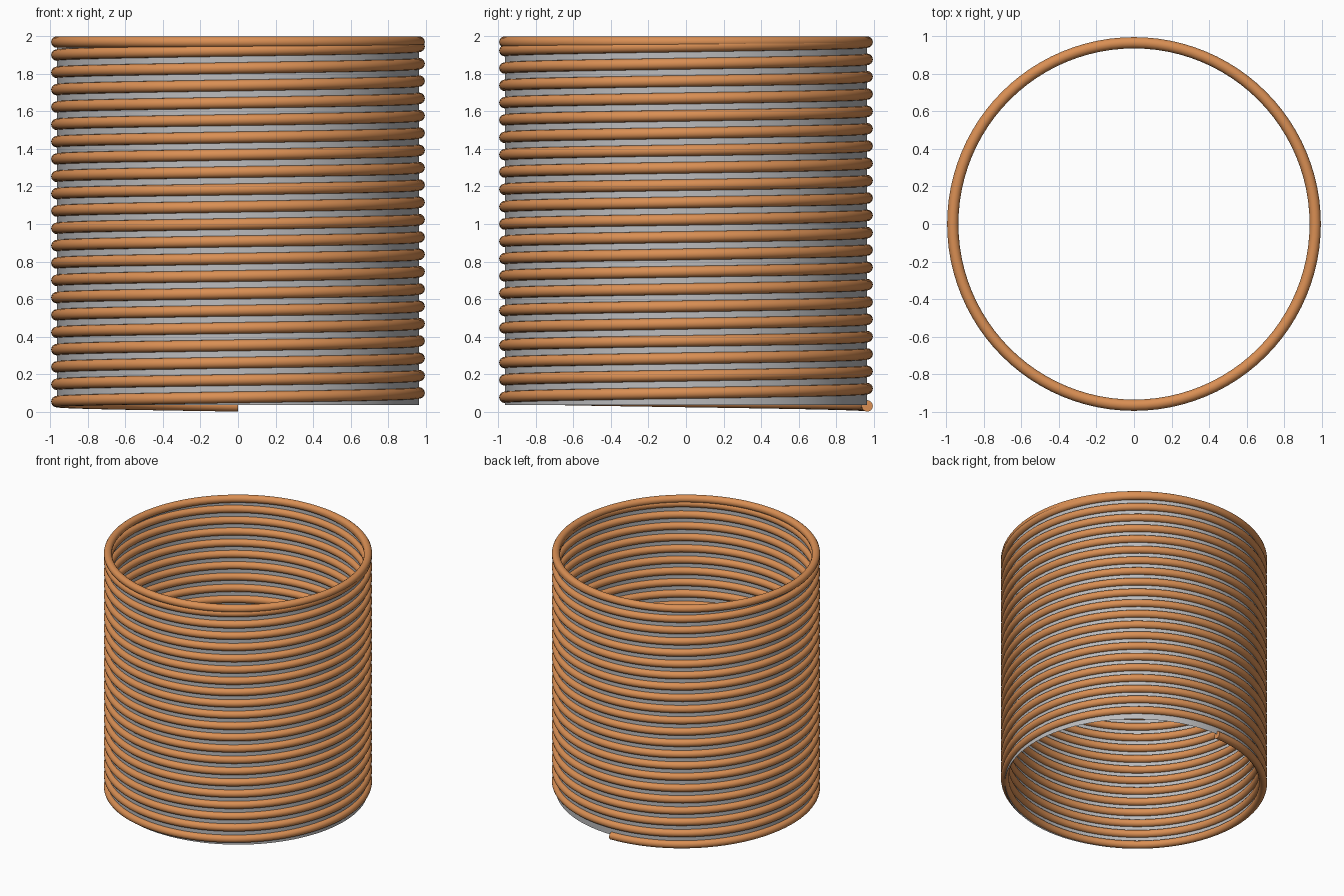
import bpy, bmesh, math
from mathutils import Vector

if "Cube" in bpy.data.objects:
    bpy.data.objects.remove(bpy.data.objects["Cube"])

WIRE_R = 0.03        # wire thickness (radius)
COIL_R = 0.966       # centre-line radius of the coil
Z0, Z1 = 0.03, 1.97  # centre-line heights at start and end
TURNS = 21           # rising turns, then one flat closing turn
STEPS = 96           # segments per turn
SIDES = 16           # sides of the wire


def material(name, rgb):
    m = bpy.data.materials.new(name)
    m.diffuse_color = (*rgb, 1.0)
    m.use_nodes = True
    m.node_tree.nodes["Principled BSDF"].inputs["Base Color"].default_value = m.diffuse_color
    return m


def add_object(name, bm, mat):
    me = bpy.data.meshes.new(name)
    bm.to_mesh(me)
    bm.free()
    me.materials.append(mat)
    ob = bpy.data.objects.new(name, me)
    bpy.context.collection.objects.link(ob)
    bpy.context.view_layer.objects.active = ob
    ob.select_set(True)
    bpy.ops.object.shade_smooth_by_angle(angle=math.radians(40))
    ob.select_set(False)
    return ob


copper = material("copper", (0.70, 0.275, 0.088))
grey = material("grey", (0.50, 0.50, 0.51))

# Wire coil: starts at the back, climbs anticlockwise, ends in a level ring
bm = bmesh.new()
rings = []
for i in range((TURNS + 1) * STEPS + 1):
    turn = i / STEPS
    a = math.pi / 2 + turn * math.tau
    out = Vector((math.cos(a), math.sin(a), 0))
    centre = out * COIL_R
    centre.z = Z0 + (Z1 - Z0) * min(turn / TURNS, 1)
    ring = []
    for k in range(SIDES):
        b = k * math.tau / SIDES
        offset = out * math.cos(b) + Vector((0, 0, math.sin(b)))
        ring.append(bm.verts.new(centre + offset * WIRE_R))
    rings.append(ring)
for r, s in zip(rings, rings[1:]):
    for k in range(SIDES):
        n = (k + 1) % SIDES
        bm.faces.new((r[k], r[n], s[n], s[k]))
bm.faces.new(rings[0])
bm.faces.new(rings[-1])
bmesh.ops.recalc_face_normals(bm, faces=bm.faces)
add_object("wire_coil", bm, copper)

# Thin open sleeve filling the gaps between the turns
bm = bmesh.new()
bmesh.ops.create_cone(bm, cap_ends=False, segments=STEPS,
                      radius1=COIL_R, radius2=COIL_R, depth=Z1 - 0.036)
bmesh.ops.translate(bm, verts=bm.verts, vec=(0, 0, (Z1 + 0.036) / 2))
add_object("sleeve", bm, grey)
